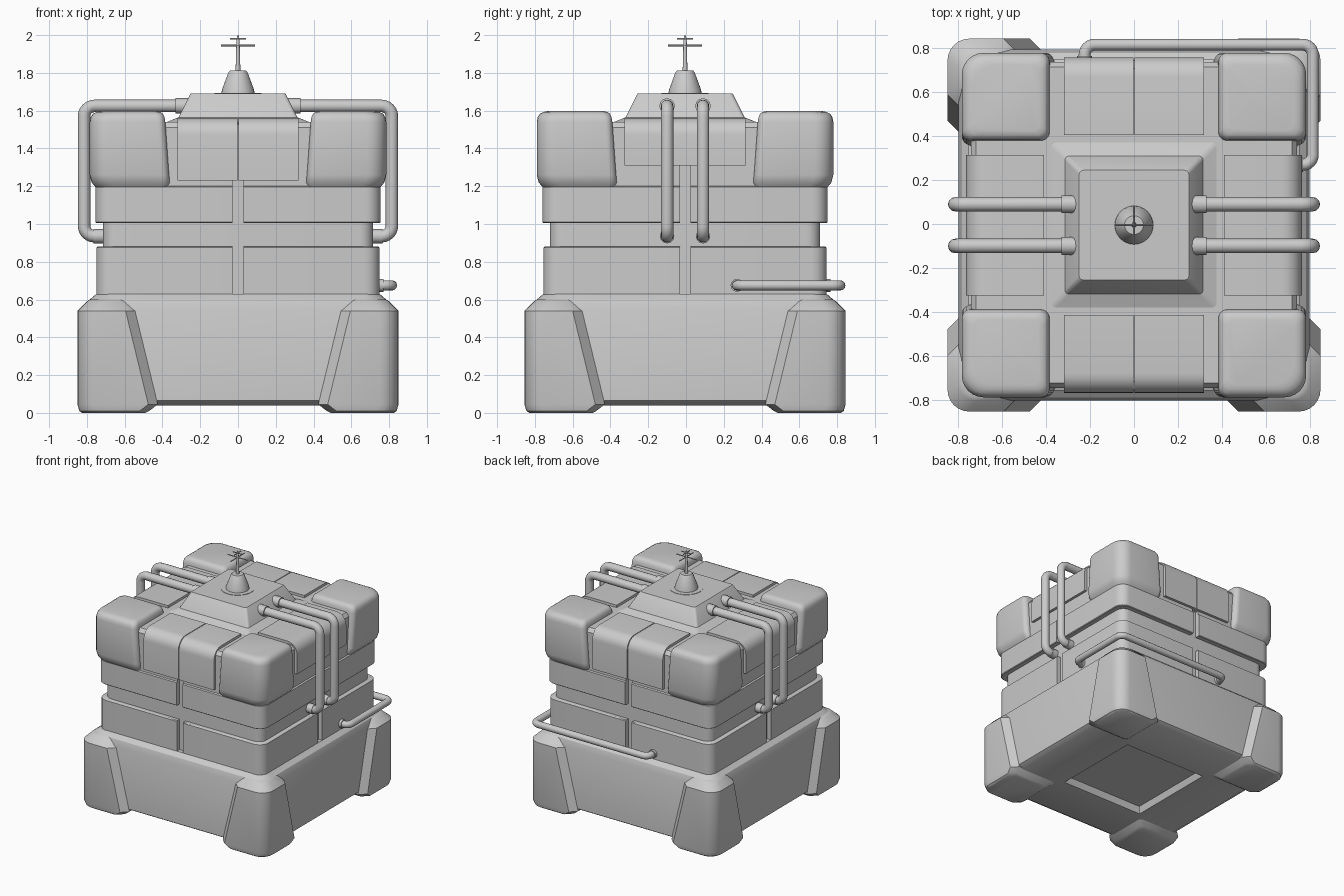
import bpy, bmesh
from math import sin, cos, pi, radians
from mathutils import Vector, Matrix

if "Cube" in bpy.data.objects:
    bpy.data.objects.remove(bpy.data.objects["Cube"])

DY = -0.005  # the body sits slightly forward because the rear pipe sticks out


def rect(x0, x1, y0, y1, radii=(0, 0, 0, 0), segs=(6, 6, 6, 6)):
    """Rectangle outline with its own radius and segment count per corner."""
    pts = []
    corners = ((x0, y0, 1, 1), (x1, y0, -1, 1), (x1, y1, -1, -1), (x0, y1, 1, -1))
    for i, (x, y, sx, sy) in enumerate(corners):
        r = radii[i]
        if r == 0:
            pts.append((x, y))
            continue
        for k in range(segs[i] + 1):
            a = pi + i * pi / 2 + k / segs[i] * pi / 2
            pts.append((x + sx * r + r * cos(a), y + sy * r + r * sin(a)))
    return pts


def square(h, r, z):
    return [(x, y, z) for x, y in rect(-h, h, -h, h, (r,) * 4)]


def circle(r, z, n=32):
    return [(r * cos(2 * pi * i / n), r * sin(2 * pi * i / n), z) for i in range(n)]


def loft(name, rings, mirror=False, turn=0, angle=32):
    """Skin a stack of matching outlines and cap both ends."""
    bm = bmesh.new()
    rows = [[bm.verts.new(p) for p in ring] for ring in rings]
    n = len(rows[0])
    for a, b in zip(rows, rows[1:]):
        for i in range(n):
            j = (i + 1) % n
            bm.faces.new((a[i], a[j], b[j], b[i]))
    bm.faces.new(rows[0][::-1])
    bm.faces.new(rows[-1])
    bmesh.ops.recalc_face_normals(bm, faces=bm.faces)
    bm.transform(Matrix.Rotation(turn, 4, 'Z'))
    me = bpy.data.meshes.new(name)
    bm.to_mesh(me)
    bm.free()
    for p in me.polygons:
        p.use_smooth = True
    me.set_sharp_from_angle(angle=radians(angle))
    ob = bpy.data.objects.new(name, me)
    ob.location.y = DY
    bpy.context.collection.objects.link(ob)
    if mirror:
        m = ob.modifiers.new("mirror", 'MIRROR')
        m.use_axis = (True, True, False)
        m.use_mirror_merge = False
    return ob


def pipe(name, points, radius, bend=0.06):
    """Round tube along a path with filleted right-angle corners."""
    pts = [Vector(p) for p in points]
    path = [pts[0]]
    for a, b, c in zip(pts, pts[1:], pts[2:]):
        u, v = (a - b).normalized(), (c - b).normalized()
        for k in range(7):
            t = k / 6 * pi / 2
            path.append(b + bend * (u * (1 - sin(t)) + v * (1 - cos(t))))
    path.append(pts[-1])
    cu = bpy.data.curves.new(name, 'CURVE')
    cu.dimensions = '3D'
    cu.bevel_depth, cu.bevel_resolution, cu.use_fill_caps = radius, 4, True
    sp = cu.splines.new('POLY')
    sp.points.add(len(path) - 1)
    for q, p in zip(sp.points, path):
        q.co = (*p, 1)
    ob = bpy.data.objects.new(name, cu)
    bpy.context.collection.objects.link(ob)
    return ob


# Base plinth, with a recessed square in the underside
loft("base", [square(h, r, z) for h, r, z in (
    (.34, .005, .09), (.36, .005, .09), (.38, .005, .04), (.76, .09, .04), (.80, .1, .065),
    (.80, .1, .55), (.785, .1, .60), (.75, .09, .63))])

# Corner feet, tapering towards the top
loft("corner_feet", [[(x, y, z) for x, y in rect(
    a, b, a, b, (.03, .05, r, .05), (3, 1, 6, 1))] for a, b, r, z in (
    (.49, .825, .09, 0), (.47, .84, .1, .01), (.425, .85, .1, .045),
    (.545, .85, .1, .54), (.565, .80, .08, .59), (.57, .785, .08, .60))], mirror=True)

# Inner core that forms the floor of the grooves
loft("body_core", [square(.715, .07, z) for z in (.5, 1.54)])


def quarter(h, z):
    return [(x, y, z) for x, y in rect(.028, h, .028, h, (0, 0, .08, 0))]


# Body shell quarters, leaving vertical slots and a horizontal band
loft("lower_shell", [quarter(h, z) for h, z in ((.75, .6), (.75, .875), (.743, .88))], mirror=True)
loft("upper_shell", [quarter(h, z) for h, z in (
    (.75, 1.005), (.755, 1.01), (.755, 1.195), (.743, 1.2), (.743, 1.51), (.72, 1.54))], mirror=True)

# Rounded top corner blocks
loft("corner_blocks", [[(x, y, z) for x, y in rect(
    a, b, a, b, (.04, .04, .1, .04))] for a, b, z in (
    (.37, .75, 1.19), (.36, .775, 1.22), (.365, .785, 1.26), (.385, .785, 1.54),
    (.389, .78, 1.565), (.397, .769, 1.583), (.41, .75, 1.593), (.43, .73, 1.597))],
    mirror=True, angle=40)


def panel(name, u0, u1, bottom, turn):
    prof = rect(.41, .765, bottom, 1.56, (0, 0, .09, 0))
    loft(name, [[(u, -d, z) for d, z in prof] for u in (u0, u1)], turn=turn)


# Panels between the corner blocks; front and back are split in two
for side, turn in (("front", 0), ("back", pi)):
    panel(side + "_panel_a", -.32, -.003, 1.23, turn)
    panel(side + "_panel_b", .003, .32, 1.23, turn)
for side, turn in (("right", pi / 2), ("left", -pi / 2)):
    panel(side + "_panel", -.32, .32, 1.31, turn)

# Raised centre housing
loft("top_housing", [square(h, .02, z) for h, z in (
    (.40, 1.53), (.315, 1.565), (.255, 1.685), (.25, 1.69))])

# Antenna mount and mast
loft("mount_ring", [circle(.125, z, 48) for z in (1.688, 1.693)])
loft("antenna_cone", [circle(r, z) for r, z in (
    (.088, 1.69), (.085, 1.71), (.052, 1.80), (.043, 1.812))])
loft("antenna_mast", [circle(r, z, 12) for r, z in (
    (.013, 1.8), (.009, 1.96), (.006, 1.99), (.002, 2.0))])
for half, z in ((.09, 1.945), (.042, 1.98)):
    pipe("antenna_bar_x", [(-half, DY, z), (half, DY, z)], .004)
    pipe("antenna_bar_y", [(0, DY - half, z), (0, DY + half, z)], .004)

# Side pipe pairs with end collars
for s in (-1, 1):
    for y in (-.1, .09):
        pipe("side_pipe", [(s * .26, y, 1.625), (s * .815, y, 1.625),
                           (s * .815, y, .935), (s * .70, y, .935)], .033, .055)
        pipe("pipe_collar_top", [(s * .265, y, 1.625), (s * .33, y, 1.625)], .041)
        pipe("pipe_collar_bottom", [(s * .70, y, .935), (s * .765, y, .935)], .038)

# Pipe wrapping the back right corner
pipe("rear_pipe", [(.73, .27, .675), (.815, .27, .675), (.815, .817, .675),
                   (-.225, .817, .675), (-.225, .72, .675)], .027, .045)
pipe("rear_pipe_collar", [(.73, .27, .675), (.77, .27, .675)], .034)
pipe("rear_pipe_collar_back", [(-.225, .72, .675), (-.225, .765, .675)], .034)
